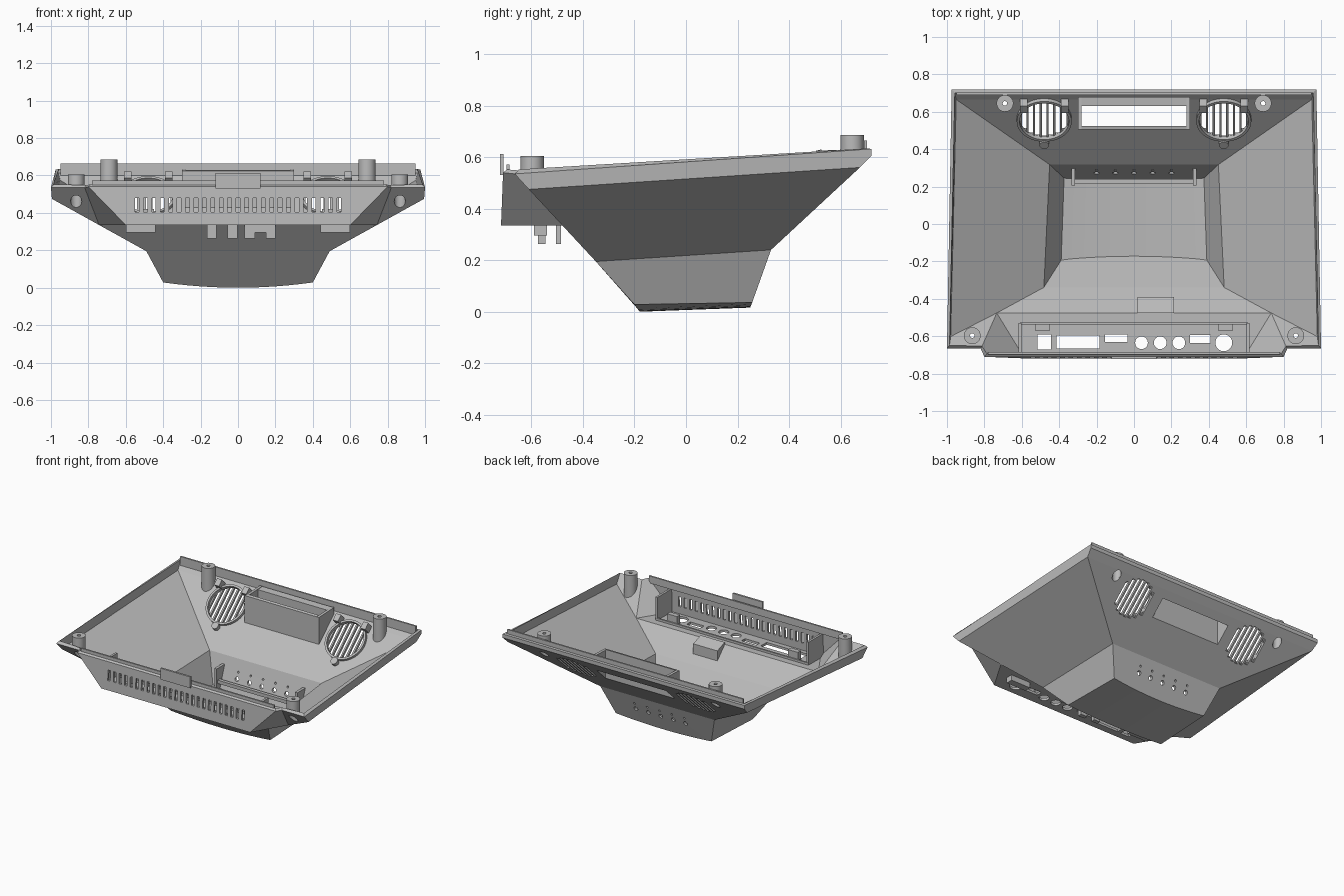
import bpy, bmesh, math
from mathutils import Matrix, Vector

cube = bpy.data.objects.get("Cube")
if cube:
    bpy.data.objects.remove(cube)

grey = bpy.data.materials.new("light grey plastic")
grey.use_nodes = True
COLOUR = (0.5, 0.5, 0.5, 1)
grey.diffuse_color = COLOUR
grey.node_tree.nodes["Principled BSDF"].inputs["Base Color"].default_value = COLOUR

TILT = math.atan(0.9275)


def front_z(y):
    """Height of the shell's sloping front wall, just inside it."""
    return 0.485 - (y + 0.61) * 1.077


def back_z(y):
    """Height of the shell's sloping back wall, just inside it."""
    return 0.25 + (y - 0.33) * 0.9275


def finish(name, bm, smooth=False):
    bmesh.ops.recalc_face_normals(bm, faces=bm.faces)
    mesh = bpy.data.meshes.new(name)
    bm.to_mesh(mesh)
    bm.free()
    mesh.materials.append(grey)
    obj = bpy.data.objects.new(name, mesh)
    bpy.context.collection.objects.link(obj)
    for other in bpy.context.selected_objects:
        other.select_set(False)
    obj.select_set(True)
    bpy.context.view_layer.objects.active = obj
    if smooth:
        bpy.ops.object.shade_smooth_by_angle()
    return obj


def add_box(bm, x0, x1, y0, y1, z0, z1, m=Matrix()):
    centre = Vector((x0 + x1, y0 + y1, z0 + z1)) / 2
    size = Matrix.Diagonal((x1 - x0, y1 - y0, z1 - z0, 1))
    bmesh.ops.create_cube(bm, size=1, matrix=m @ Matrix.Translation(centre) @ size)


def add_rod(bm, x, y, z, r, length, m=Matrix(), turn=Matrix()):
    bmesh.ops.create_cone(bm, cap_ends=True, segments=24, radius1=r, radius2=r, depth=length,
                          matrix=m @ Matrix.Translation((x, y, z)) @ turn)


def add_prism(bm, x0, x1, profile):
    """Extrude a y-z outline along x."""
    ends = [[bm.verts.new((x, y, z)) for y, z in profile] for x in (x0, x1)]
    bm.faces.new(ends[0])
    bm.faces.new(ends[1])
    for i in range(len(profile)):
        j = (i + 1) % len(profile)
        bm.faces.new((ends[0][i], ends[0][j], ends[1][j], ends[1][i]))


def add_lathe(bm, profile, steps=32):
    """Revolve a closed r-z outline about z and return its rings."""
    rings = []
    for k in range(steps):
        a = 2 * math.pi * k / steps
        rings.append([bm.verts.new((r * math.cos(a), r * math.sin(a), z)) for r, z in profile])
    for k in range(steps):
        p, q = rings[k], rings[(k + 1) % steps]
        for i in range(len(profile)):
            j = (i + 1) % len(profile)
            bm.faces.new((p[i], q[i], q[j], p[j]))
    return rings


# Outer skin of the shell, as mirrored corner points
bm = bmesh.new()
corners = {
    "rim_f": (1, -0.665, 0.535), "low_f": (0.995, -0.61, 0.475),
    "bay_in": (0.7425, -0.48, 0.335), "bay_rim": (0.82, -0.665, 0.535),
    "bay_top": (0.8, -0.71, 0.54), "bay_low": (0.6, -0.718, 0.335),
    "mid_f": (0.49, -0.35, 0.195), "mid_b": (0.46, 0.33, 0.24),
    "rim_b": (0.975, 0.72, 0.632), "edge_b": (0.975, 0.72, 0.605),
    "low_b": (0.965, 0.675, 0.56)}
R = {k: bm.verts.new(p) for k, p in corners.items()}
L = {k: bm.verts.new((-p[0], p[1], p[2])) for k, p in corners.items()}
N = 12
front_arc, back_arc = [], []
for i in range(N + 1):
    t = 2 * i / N - 1
    sag = 1 - t * t
    front_arc.append(bm.verts.new((0.4 * t, -0.2 + 0.02 * sag, 0.028 - 0.028 * sag)))
    back_arc.append(bm.verts.new((0.385 * t, 0.257 - 0.008 * sag, 0.036 - 0.02 * sag)))
for i in range(N):
    bm.faces.new((front_arc[i], back_arc[i], back_arc[i + 1], front_arc[i + 1]))
for S, end in ((R, N), (L, 0)):
    for names in ("rim_f low_f bay_in bay_rim", "bay_rim bay_in bay_low bay_top",
                  "rim_f rim_b edge_b low_b low_f", "low_f low_b mid_b mid_f bay_in"):
        bm.faces.new([S[n] for n in names.split()])
    bm.faces.new((S["mid_f"], S["mid_b"], back_arc[end], front_arc[end]))
for a, b in (("bay_top", "bay_low"), ("bay_low", "bay_in"), ("bay_in", "mid_f"),
             ("rim_b", "edge_b"), ("edge_b", "low_b"), ("low_b", "mid_b")):
    bm.faces.new((L[a], L[b], R[b], R[a]))
bm.faces.new([L["mid_f"]] + front_arc + [R["mid_f"]])
bm.faces.new([L["mid_b"]] + back_arc + [R["mid_b"]])
shell = finish("shell", bm)
lowest = min(shell.data.polygons, key=lambda f: f.center.z)
if lowest.normal.z > 0:
    shell.data.flip_normals()
wall = shell.modifiers.new("wall", "SOLIDIFY")
wall.thickness = 0.018
wall.offset = -1
wall.use_even_offset = True

# Openings cut through the shell
bm = bmesh.new()
for i in range(25):
    x = (i - 12) * 0.045
    add_box(bm, x - 0.01, x + 0.01, -0.76, -0.67, 0.405, 0.48)
for x, y, w, d in ((-0.48, -0.63, 0.07, 0.08), (-0.3, -0.63, 0.23, 0.07),
                   (-0.095, -0.61, 0.12, 0.04), (0.355, -0.615, 0.11, 0.045)):
    add_box(bm, x - w / 2, x + w / 2, y - d / 2, y + d / 2, 0.29, 0.38)
for x, r in ((0.04, 0.034), (0.14, 0.034), (0.24, 0.034), (0.48, 0.045)):
    add_rod(bm, x, -0.635, 0.335, r, 0.09)
add_box(bm, -0.28, 0.28, 0.525, 0.63, 0.3, 0.6)
quarter = Matrix.Rotation(math.pi / 2, 4, "X")
for i in range(5):
    add_rod(bm, (i - 2) * 0.1, 0.29, 0.13, 0.015, 0.12, turn=quarter)
    add_rod(bm, (i - 2) * 0.1, 0.3, 0.175, 0.007, 0.12, turn=quarter)
fan_frames = [Matrix.Translation((s * 0.48, 0.575, back_z(0.575) - 0.01))
              @ Matrix.Rotation(TILT, 4, "X") for s in (-1, 1)]
for m in fan_frames:
    for i in range(-3, 4):
        x = i * 0.036
        h = math.sqrt(0.138 ** 2 - x * x)
        add_box(bm, x - 0.012, x + 0.012, -h, h, -0.04, 0.05, m)
bosses = [(s * x, y, top, f) for s in (-1, 1)
          for x, y, top, f in ((0.865, -0.597, 0.605, front_z), (0.69, 0.645, 0.685, back_z))]
for x, y, top, f in bosses:
    add_rod(bm, x, y, f(y), 0.03, 0.15)
cutter = finish("opening_cutter", bm)
cutter.hide_render = True
cut = shell.modifiers.new("openings", "BOOLEAN")
cut.operation = "DIFFERENCE"
cut.solver = "EXACT"
cut.object = cutter
bpy.context.view_layer.objects.active = shell
for name in ("wall", "openings"):
    bpy.ops.object.modifier_apply(modifier=name)
bpy.data.objects.remove(cutter)

# Screw bosses that follow the slope at their feet
for x, y, top, f in bosses:
    bm = bmesh.new()
    rings = add_lathe(bm, [(0.03, 0), (0.03, top - 0.02), (0.012, top - 0.02),
                           (0.012, top), (0.045, top), (0.045, 0)])
    for ring in rings:
        for v in (ring[0], ring[-1]):
            v.co.z = f(v.co.y + y)
    bmesh.ops.translate(bm, verts=bm.verts, vec=(x, y, 0))
    finish("screw_boss", bm, True)

# Fan rings with their mounting lugs
for m in fan_frames:
    bm = bmesh.new()
    add_lathe(bm, [(0.132, 0.01), (0.132, 0.04), (0.147, 0.04), (0.147, 0.01)], 48)
    add_rod(bm, 0, -0.165, 0.03, 0.025, 0.04)
    for s in (-1, 1):
        add_box(bm, s * 0.11 - 0.02, s * 0.11 + 0.02, 0.095, 0.145, 0.01, 0.075)
    bm.transform(m)
    finish("fan_ring", bm, True)

# Handle well around the rear opening
bm = bmesh.new()
for s in (-0.29, 0.29):
    add_prism(bm, s - 0.01, s + 0.01, [(0.505, back_z(0.505)), (0.505, 0.625),
                                       (0.68, 0.632), (0.68, back_z(0.68))])
for y0, y1 in ((0.505, 0.525), (0.63, 0.68)):
    add_prism(bm, -0.28, 0.28, [(y0, back_z(y0)), (y0, 0.625), (y1, 0.63), (y1, back_z(y1))])
finish("handle_well", bm)

# Rim lips and front latch tab
for name, box in (("rear_lip", (-0.95, 0.95, 0.69, 0.702, 0.6, 0.665)),
                  ("front_lip", (-0.78, 0.78, -0.697, -0.685, 0.52, 0.572)),
                  ("latch_tab", (-0.12, 0.12, -0.722, -0.708, 0.53, 0.612))):
    bm = bmesh.new()
    add_box(bm, *box)
    finish(name, bm)

# Connector bay frame
bm = bmesh.new()
for s in (-0.61, 0.61):
    add_box(bm, s - 0.008, s + 0.008, -0.7, -0.53, 0.345, 0.52)
    c = s * 0.8
    add_box(bm, c - 0.04, c + 0.04, -0.57, -0.535, 0.345, 0.42)
add_box(bm, -0.61, 0.61, -0.538, -0.526, 0.345, 0.37)
finish("connector_bay_frame", bm)

# Cable hooks under the connector bay
bm = bmesh.new()
for x0, x1 in ((-0.165, -0.115), (-0.055, -0.002)):
    add_box(bm, x0, x1, -0.575, -0.545, 0.262, 0.34)
for x0, x1 in ((0.035, 0.09), (0.15, 0.2)):
    add_box(bm, x0, x1, -0.505, -0.485, 0.262, 0.34)
add_box(bm, 0.09, 0.15, -0.505, -0.485, 0.295, 0.34)
for x0, x1 in ((-0.6, -0.44), (0.44, 0.6)):
    add_box(bm, x0, x1, -0.59, -0.54, 0.295, 0.34)
finish("cable_hooks", bm)

# Cable cover on the inner front slope
bm = bmesh.new()
add_prism(bm, 0.02, 0.215, [(-0.475, 0.34), (-0.39, 0.25), (-0.39, 0.34), (-0.475, 0.37)])
finish("cable_cover", bm)

# Button board bracket
bm = bmesh.new()
for s in (-0.325, 0.325):
    add_prism(bm, s - 0.01, s + 0.01, [(0.205, 0.04), (0.245, 0.04), (0.3, 0.2), (0.205, 0.2)])
add_box(bm, -0.32, 0.32, 0.215, 0.24, 0.09, 0.115)
finish("button_bracket", bm)
